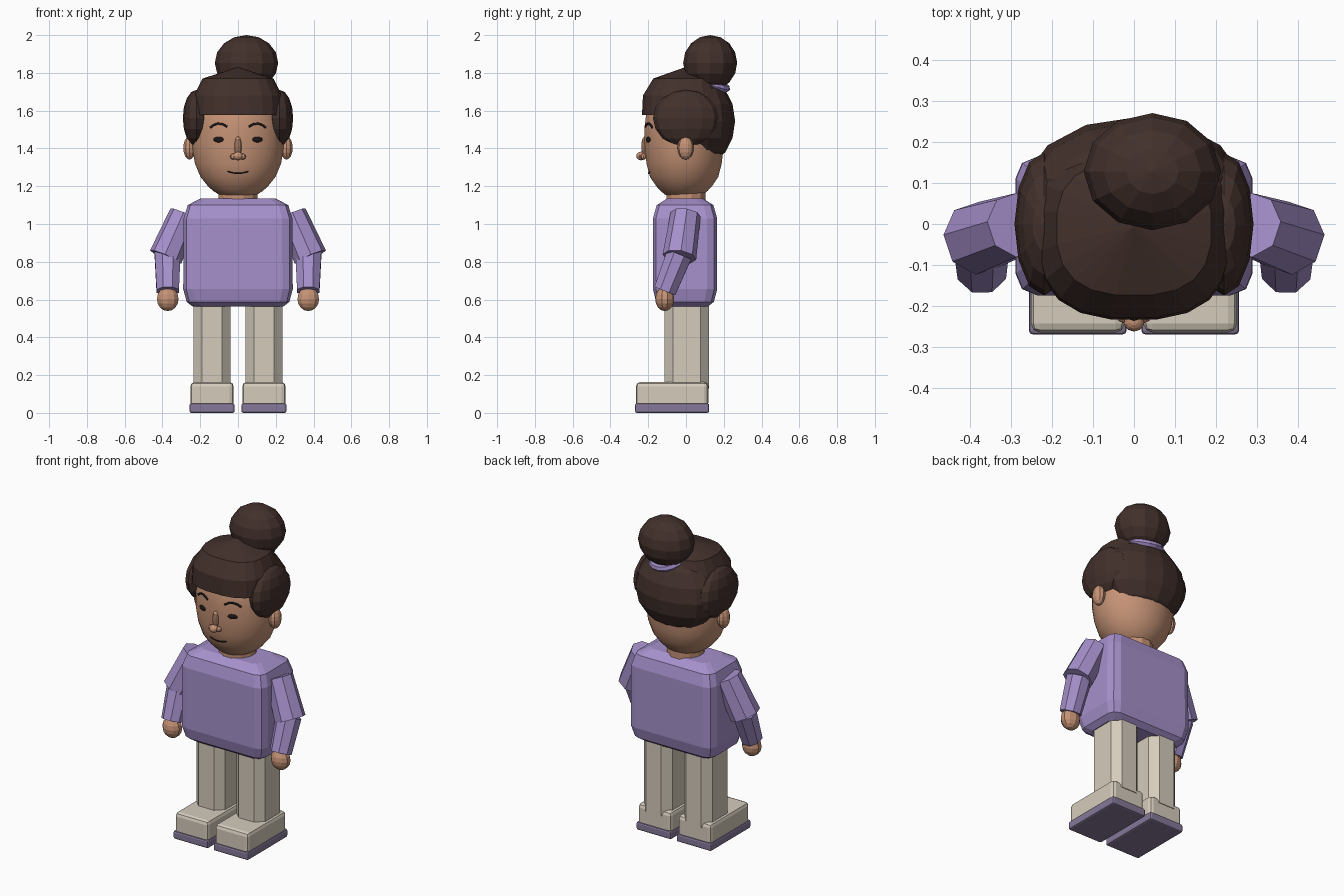
import bpy, bmesh, math
from mathutils import Matrix, Vector

if "Cube" in bpy.data.objects:
    bpy.data.objects.remove(bpy.data.objects["Cube"])


def material(name, rgb):
    m = bpy.data.materials.new(name)
    m.diffuse_color = (*rgb, 1)
    m.use_nodes = True
    m.node_tree.nodes["Principled BSDF"].inputs["Base Color"].default_value = m.diffuse_color
    return m


SKIN = material("skin", (0.56, 0.29, 0.18))
HAIR = material("hair", (0.055, 0.03, 0.025))
TOP = material("sweater", (0.38, 0.28, 0.6))
CREAM = material("cream", (0.66, 0.60, 0.50))
SOLE = material("sole", (0.24, 0.19, 0.32))
DARK = material("dark", (0.012, 0.009, 0.009))


def finish(name, bm, mat, smooth=False):
    bmesh.ops.recalc_face_normals(bm, faces=bm.faces)
    me = bpy.data.meshes.new(name)
    bm.to_mesh(me)
    bm.free()
    ob = bpy.data.objects.new(name, me)
    bpy.context.collection.objects.link(ob)
    me.materials.append(mat)
    if smooth:
        for p in me.polygons:
            p.use_smooth = True
    return ob


def ball(name, loc, radii, mat, seg=12, rings=8, rot=(0, 0, 0), smooth=False):
    bm = bmesh.new()
    bmesh.ops.create_uvsphere(bm, u_segments=seg, v_segments=rings, radius=1)
    ob = finish(name, bm, mat, smooth)
    ob.location, ob.scale, ob.rotation_euler = loc, radii, rot
    return ob


def box(name, lo, hi, mat, bevel, segments=1, vertical_only=False):
    bm = bmesh.new()
    lo, hi = Vector(lo), Vector(hi)
    m = Matrix.Translation((lo + hi) / 2) @ Matrix.Diagonal((*(hi - lo), 1))
    bmesh.ops.create_cube(bm, size=1, matrix=m)
    edges = [e for e in bm.edges if not vertical_only
             or abs(e.verts[0].co.z - e.verts[1].co.z) > 1e-4]
    bmesh.ops.bevel(bm, geom=edges, offset=bevel, segments=segments,
                    profile=0.5, affect='EDGES')
    return finish(name, bm, mat)


def limb(name, a, b, r1, r2, mat, seg=8):
    a, b = Vector(a), Vector(b)
    m = (Matrix.Translation((a + b) / 2)
         @ (b - a).to_track_quat('Z', 'X').to_matrix().to_4x4()
         @ Matrix.Rotation(math.pi / seg, 4, 'Z'))
    bm = bmesh.new()
    bmesh.ops.create_cone(bm, cap_ends=True, segments=seg, radius1=r1, radius2=r2,
                          depth=(b - a).length, matrix=m)
    return finish(name, bm, mat)


def loft(name, rings, mat, apex=None, smooth=False):
    bm = bmesh.new()
    loops = [[bm.verts.new(p) for p in ring] for ring in rings]
    n = len(loops[0])
    for lo, up in zip(loops, loops[1:]):
        for i in range(n):
            j = (i + 1) % n
            bm.faces.new((lo[i], lo[j], up[j], up[i]))
    bm.faces.new(loops[0][::-1])
    if apex:
        tip = bm.verts.new(apex)
        for i in range(n):
            bm.faces.new((loops[-1][i], loops[-1][(i + 1) % n], tip))
    else:
        bm.faces.new(loops[-1])
    return finish(name, bm, mat, smooth)


def oval(z, rx, ry, cy=0, n=24, power=2):
    def f(v):
        return math.copysign(abs(v) ** (2 / power), v)
    angs = [2 * math.pi * (i + 0.5) / n for i in range(n)]
    return [(rx * f(math.cos(t)), cy + ry * f(math.sin(t)), z) for t in angs]


def round_rect(z, hx, hy, r, cy):
    pts = []
    for k, (sx, sy) in enumerate([(1, 1), (-1, 1), (-1, -1), (1, -1)]):
        for s in range(3):
            t = math.pi / 2 * (k + s / 2)
            pts.append((sx * (hx - r) + r * math.cos(t),
                        cy + sy * (hy - r) + r * math.sin(t), z))
    return pts


def stroke(name, pts, width):
    cu = bpy.data.curves.new(name, 'CURVE')
    cu.dimensions, cu.bevel_depth, cu.bevel_resolution = '3D', width, 1
    cu.use_fill_caps = True
    sp = cu.splines.new('POLY')
    sp.points.add(len(pts) - 1)
    for p, co in zip(sp.points, pts):
        p.co = (*co, 1)
    ob = bpy.data.objects.new(name, cu)
    bpy.context.collection.objects.link(ob)
    cu.materials.append(DARK)


# Head: egg lofted from ovals (z, rx, ry)
CY = -0.01
EGG = [(1.143, .06, .06), (1.155, .1, .1), (1.175, .132, .125), (1.2, .16, .148),
       (1.25, .2, .182), (1.32, .229, .2), (1.4, .243, .209), (1.5, .243, .211),
       (1.6, .228, .2), (1.68, .18, .16), (1.73, .1, .09)]
loft("head", [oval(z, a, b, CY, 32) for z, a, b in EGG], SKIN, (0, CY, 1.75), True)


def face_y(x, z):
    for (z0, a0, b0), (z1, a1, b1) in zip(EGG, EGG[1:]):
        if z0 <= z <= z1:
            t = (z - z0) / (z1 - z0)
            a, b = a0 + t * (a1 - a0), b0 + t * (b1 - b0)
            return CY - b * math.sqrt(max(0, 1 - (x / a) ** 2))
    return CY


limb("neck", (0, 0, 1.08), (0, 0, 1.2), .108, .108, SKIN, 12)

# Face
ball("nose_bridge", (0, -.217, 1.41), (.02, .02, .055), SKIN, 10, 8)
ball("nose_tip", (0, -.238, 1.36), (.026, .025, .023), SKIN, 10, 8)
stroke("mouth", [(x, face_y(x, z) - .001, z) for x, z in
       [(.055 * u, 1.268 + .01 * u * u) for u in (-1, -.6, -.2, .2, .6, 1)]], .004)

# Torso
loft("torso", [round_rect(z, hx, hy, r, -.005) for z, hx, hy, r in [
    (.563, .24, .12, .05), (.588, .272, .153, .05), (.655, .29, .17, .055),
    (1.03, .288, .17, .055), (1.1, .266, .15, .05), (1.135, .2, .095, .04)]], TOP)

# Hair cap with fringe, back mass, bun and tie
loft("hair_cap", [oval(z, a, b, c, 20, 2.6) for z, a, b, c in [
    (1.577, .24, .21, -.025), (1.68, .235, .21, -.02), (1.77, .19, .165, -.01)]],
    HAIR, (0, -.005, 1.83))
ball("back_hair", (0, .08, 1.545), (.27, .18, .235), HAIR, 14, 8)
ball("hair_bun", (.045, .128, 1.853), (.168, .143, .147), HAIR, 12, 8)
bpy.ops.mesh.primitive_torus_add(major_segments=16, minor_segments=6, major_radius=.095,
                                 minor_radius=.02, location=(.035, .125, 1.75),
                                 rotation=(-.35, .1, 0))
tie = bpy.context.object
tie.name = "hair_tie"
tie.data.materials.append(TOP)

# Mirrored pairs
for s, side in ((-1, "right"), (1, "left")):
    ball(f"{side}_side_hair", (s * .22, 0, 1.56), (.072, .175, .15), HAIR, 12, 8)
    ball(f"{side}_ear", (s * .257, -.002, 1.403), (.034, .043, .062), SKIN, 10, 8)
    ball(f"{side}_nostril", (s * .025, -.225, 1.357), (.017, .017, .016), SKIN, 8, 6)
    ball(f"{side}_eye", (s * .103, face_y(.103, 1.447), 1.447), (.029, .008, .015),
         DARK, 12, 8, (0, 0, s * .38), True)
    stroke(f"{side}_brow", [(s * x, face_y(x, z) - .002, z) for x, z in
           [(.058, 1.515), (.08, 1.528), (.105, 1.532), (.128, 1.525), (.147, 1.51)]], .006)
    limb(f"{side}_upper_arm", (s * .285, -.002, 1.05), (s * .383, -.035, .825),
         .08, .09, TOP)
    limb(f"{side}_forearm", (s * .373, -.035, .84), (s * .372, -.112, .645),
         .074, .064, TOP)
    ball(f"{side}_hand", (s * .372, -.113, .603), (.06, .05, .064), SKIN, 10, 8)
    x0, x1 = sorted((s * .04, s * .235))
    box(f"{side}_leg", (x0, -.115, .13), (x1, .122, .58), CREAM, .045, 1, True)
    x0, x1 = sorted((s * .023, s * .252))
    box(f"{side}_shoe", (x0, -.265, .03), (x1, .118, .163), CREAM, .022, 2)
    x0, x1 = sorted((s * .018, s * .257))
    box(f"{side}_sole", (x0, -.27, 0), (x1, .123, .05), SOLE, .01, 2)
